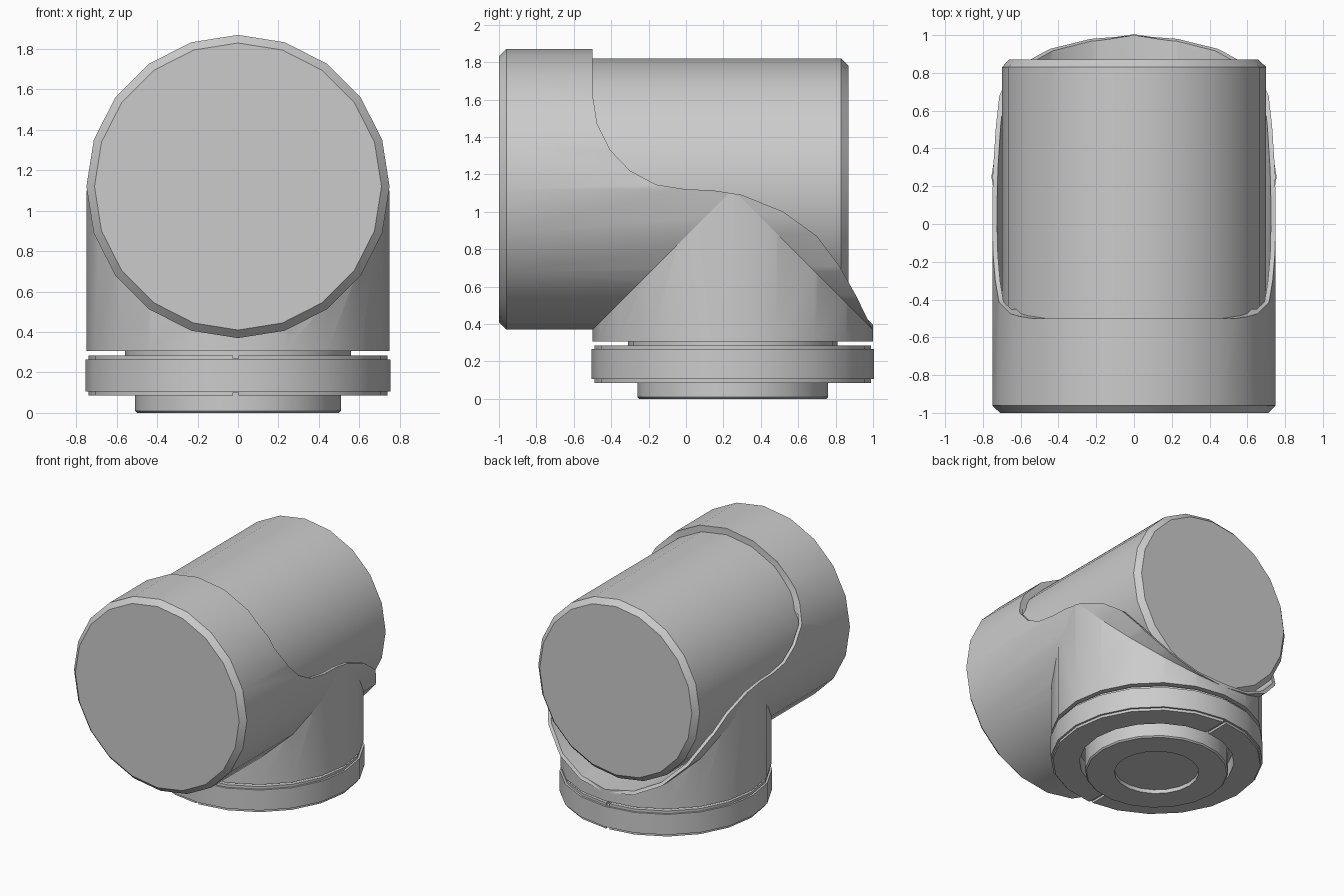
import bpy, bmesh, math
from mathutils import Matrix

cube = bpy.data.objects.get("Cube")
if cube:
    bpy.data.objects.remove(cube)

SIDES = 20
PIPE_Z = 1.12      # height of the horizontal axis
PORT_Y = 0.25      # position of the vertical axis

grey = bpy.data.materials.new("plain grey")
grey.use_nodes = True
colour = (0.6, 0.6, 0.6, 1)
grey.diffuse_color = colour
grey.node_tree.nodes["Principled BSDF"].inputs["Base Color"].default_value = colour

UPRIGHT = Matrix.Translation((0, PORT_Y, 0))
LYING = Matrix.Translation((0, 0, PIPE_Z)) @ Matrix.Rotation(-math.pi / 2, 4, "X")


def finish(name, bm):
    bmesh.ops.recalc_face_normals(bm, faces=bm.faces)
    mesh = bpy.data.meshes.new(name)
    bm.to_mesh(mesh)
    bm.free()
    mesh.materials.append(grey)
    obj = bpy.data.objects.new(name, mesh)
    bpy.context.collection.objects.link(obj)
    return obj


def lathe(name, profile, matrix, closed=False):
    """Turn (radius, distance) points round an axis; ends are capped unless closed."""
    bm = bmesh.new()
    rings = []
    for r, t in profile:
        angles = [math.tau * i / SIDES for i in range(SIDES)]
        rings.append([bm.verts.new(matrix @ Matrix.Translation(
            (r * math.cos(a), r * math.sin(a), t)).translation) for a in angles])
    pairs = list(zip(rings, rings[1:]))
    if closed:
        pairs.append((rings[-1], rings[0]))
    else:
        bm.faces.new(rings[0])
        bm.faces.new(rings[-1])
    for a, b in pairs:
        for i in range(SIDES):
            j = (i + 1) % SIDES
            bm.faces.new((a[i], a[j], b[j], b[i]))
    return finish(name, bm)


def prism(name, outline, x0, x1):
    """Extrude a (y, z) outline along x."""
    bm = bmesh.new()
    face = bm.faces.new([bm.verts.new((x0, y, z)) for y, z in outline])
    new = bmesh.ops.extrude_face_region(bm, geom=[face])["geom"]
    verts = [v for v in new if isinstance(v, bmesh.types.BMVert)]
    bmesh.ops.translate(bm, verts=verts, vec=(x1 - x0, 0, 0))
    return finish(name, bm)


def select(obj):
    bpy.ops.object.select_all(action="DESELECT")
    obj.select_set(True)
    bpy.context.view_layer.objects.active = obj


def cut(obj, cutters):
    select(obj)
    for cutter in cutters:
        mod = obj.modifiers.new("cut", "BOOLEAN")
        mod.operation = "DIFFERENCE"
        mod.solver = "EXACT"
        mod.object = cutter
        bpy.ops.object.modifier_apply(modifier=mod.name)


# Main parts
sleeve = lathe("pipe_sleeve", [(0.71, -1), (0.75, -0.96), (0.75, 1.02)], LYING)
core = lathe("pipe_core", [(0.70, -0.6), (0.70, 0.83), (0.66, 0.87)], LYING)
column = lathe("port_column", [(0.75, 0.305), (0.75, 1.1)], UPRIGHT)

# Sweeping edge of the sleeve, and the bore that holds the core
edge = [(-0.5, 2.2), (-0.5, 1.63), (-0.475, 1.47), (-0.405, 1.33), (-0.3, 1.22),
        (-0.16, 1.145), (0, 1.12), (0.14, 1.115), (0.3, 1.09), (0.52, 1.0),
        (0.7, 0.87), (0.82, 0.71), (0.91, 0.55), (1, 0.365), (1.2, 0.36), (1.2, 2.2)]
sweep = prism("sweep_cutter", edge, -1, 1)
bore = lathe("bore_cutter", [(0.725, -0.45), (0.725, 1.3)], LYING)
cut(sleeve, [bore, sweep])
cut(column, [bore, sweep])

# Clamp ring with a small step at both rims
ring = lathe("clamp_ring", [
    (0.55, 0.085), (0.74, 0.085), (0.74, 0.105), (0.755, 0.105),
    (0.755, 0.265), (0.74, 0.265), (0.74, 0.285), (0.55, 0.285)], UPRIGHT, closed=True)
slots = [prism("slot_cutter", [(-1, a), (1.5, a), (1.5, b), (-1, b)], -0.025, 0.002)
         for a, b in ((0.05, 0.102), (0.268, 0.3))]
cut(ring, slots)

# Neck: a wide shoulder above, a narrow foot with a shallow recess below
neck = lathe("port_neck", [
    (0.30, 0.03), (0.30, 0), (0.50, 0), (0.51, 0.01),
    (0.51, 0.2), (0.56, 0.2), (0.56, 0.32)], UPRIGHT)

for helper in [sweep, bore] + slots:
    bpy.data.objects.remove(helper)

for obj in (sleeve, core, column, ring, neck):
    select(obj)
    bpy.ops.object.shade_smooth_by_angle(angle=math.radians(30))
